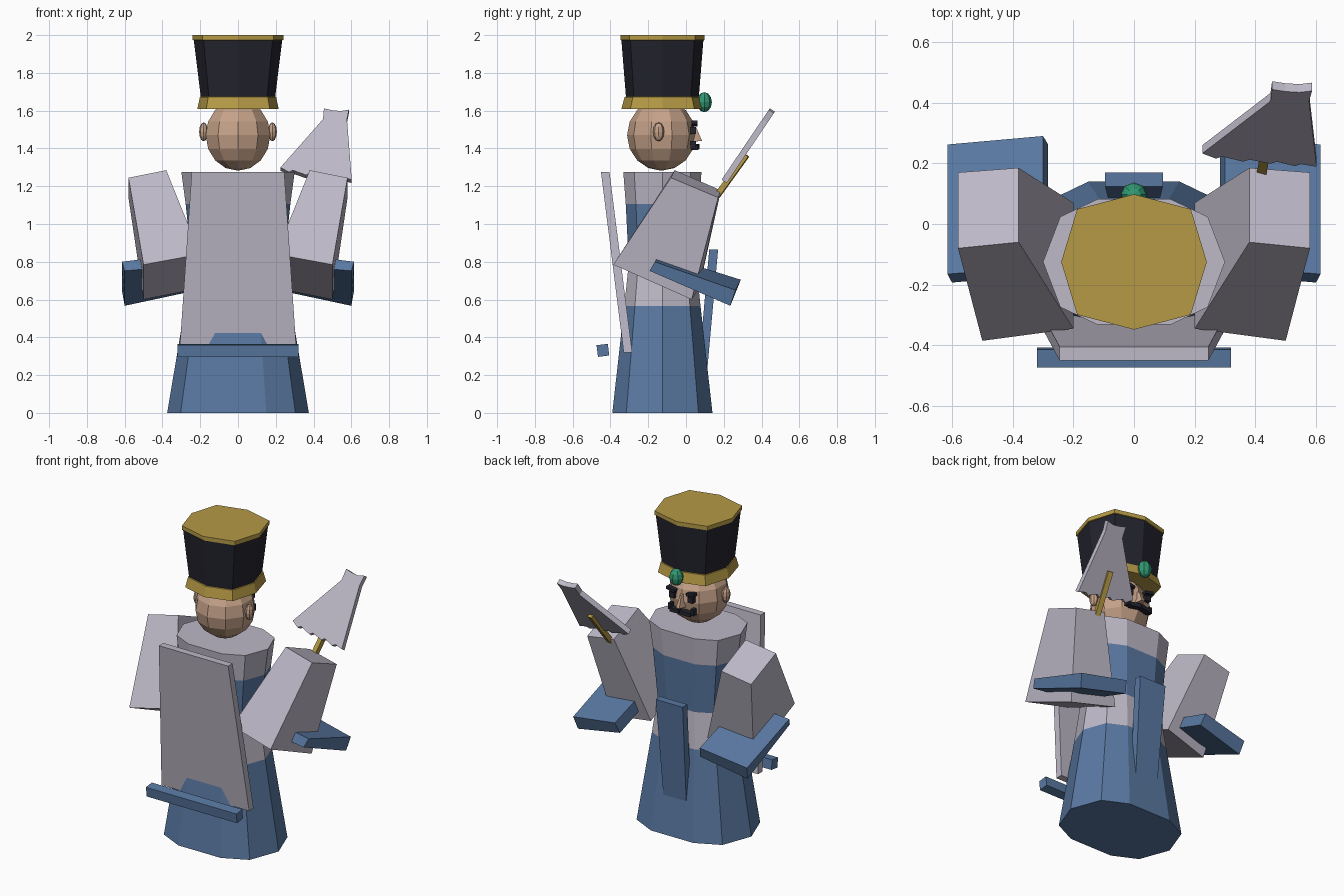
import bpy, bmesh, math
from mathutils import Vector, Matrix

if "Cube" in bpy.data.objects:
    bpy.data.objects.remove(bpy.data.objects["Cube"])

CY = -0.125  # y of the body axis


def mat(name, rgb):
    m = bpy.data.materials.new(name)
    m.diffuse_color = (*rgb, 1)
    m.use_nodes = True
    m.node_tree.nodes["Principled BSDF"].inputs["Base Color"].default_value = m.diffuse_color
    return m


GREY = mat("pale_grey", (0.51, 0.48, 0.57))
BLUE = mat("slate_blue", (0.10, 0.19, 0.36))
GOLD = mat("gold", (0.46, 0.32, 0.06))
BLACK = mat("near_black", (0.017, 0.017, 0.028))
SKIN = mat("skin", (0.56, 0.36, 0.25))
GREEN = mat("green", (0.03, 0.32, 0.17))


def finish(name, bm, *mats):
    bmesh.ops.recalc_face_normals(bm, faces=bm.faces)
    me = bpy.data.meshes.new(name)
    bm.to_mesh(me)
    bm.free()
    for m in mats:
        me.materials.append(m)
    ob = bpy.data.objects.new(name, me)
    bpy.context.collection.objects.link(ob)
    return ob


def loft(name, rings, mats, bands=None):
    """Skin equal-length point rings, cap the ends, colour per band."""
    bm = bmesh.new()
    vr = [[bm.verts.new(p) for p in r] for r in rings]
    n = len(vr[0])
    bands = bands or [0] * (len(vr) - 1)
    for k, (a, b) in enumerate(zip(vr, vr[1:])):
        for i in range(n):
            j = (i + 1) % n
            bm.faces.new((a[i], a[j], b[j], b[i])).material_index = bands[k]
    bm.faces.new(vr[0]).material_index = bands[0]
    bm.faces.new(vr[-1]).material_index = bands[-1]
    return finish(name, bm, *mats)


def ring(unit, rx, ry, z):
    return [(x * rx, CY + y * ry, z) for x, y in unit]


def mirrored(pts, s):
    return [(x * s, y, z) for x, y, z in pts]


def block(name, size, loc, m, rot=(0, 0, 0)):
    x, y, z = (v / 2 for v in size)
    ob = loft(name, [[(-x, -y, h), (x, -y, h), (x, y, h), (-x, y, h)] for h in (-z, z)], [m])
    ob.location, ob.rotation_euler = loc, rot
    return ob


def ball(name, loc, scale, segs, rings, m):
    bm = bmesh.new()
    bmesh.ops.create_uvsphere(bm, u_segments=segs, v_segments=rings, radius=1)
    bmesh.ops.transform(bm, matrix=Matrix.Translation(loc) @ Matrix.Diagonal((*scale, 1)), verts=bm.verts)
    return finish(name, bm, m)


# Coat: ten-sided, flared skirt, banded by height
q = [(1, 0), (0.81, 0.72), (0.4, 1)]
ten = q + [(-x, y) for x, y in q[::-1]] + [(-x, -y) for x, y in q[1:]] + [(x, -y) for x, y in q[:0:-1]]
loft("coat", [ring(ten, *r) for r in (
    (0.375, 0.265, 0), (0.28, 0.202, 0.565), (0.245, 0.178, 0.79),
    (0.277, 0.194, 1.105), (0.30, 0.207, 1.275))], [BLUE, GREY], [0, 1, 0, 1])

# Hat: eight-sided shako with gold trims
d = 0.78
eight = [(1, 0), (d, d), (0, 1), (-d, d), (-1, 0), (-d, -d), (0, -1), (d, -d)]
loft("hat", [ring(eight, *r) for r in (
    (0.215, 0.217, 1.61), (0.202, 0.20, 1.672), (0.197, 0.193, 1.674),
    (0.234, 0.217, 1.972), (0.24, 0.223, 1.974), (0.24, 0.223, 2.0))],
    [GOLD, BLACK], [0, 0, 1, 0, 0])
ball("pompom", (0, 0.097, 1.645), (0.044, 0.04, 0.053), 8, 6, GREEN)

# Head and face
ball("head", (0, -0.13, 1.47), (0.18, 0.182, 0.188), 10, 8, SKIN)
loft("nose", [[(-0.028, 0.03, 1.435), (0.028, 0.03, 1.435), (0.012, 0.03, 1.52), (-0.012, 0.03, 1.52)],
              [(-0.012, 0.085, 1.44), (0.012, 0.085, 1.44), (0.005, 0.055, 1.51), (-0.005, 0.055, 1.51)]], [SKIN])
for s, side in ((-1, "left"), (1, "right")):
    ball(side + "_ear", (s * 0.182, -0.145, 1.488), (0.024, 0.03, 0.05), 8, 6, SKIN)
    block(side + "_eye", (0.035, 0.03, 0.035), (s * 0.065, 0.038, 1.495), BLACK)
    block(side + "_brow", (0.06, 0.03, 0.018), (s * 0.07, 0.045, 1.532), BLACK, (0, -s * 0.2, 0))
    block(side + "_moustache", (0.07, 0.035, 0.025), (s * 0.037, 0.05, 1.408), BLACK, (0, s * 0.1, -s * 0.15))
    block(side + "_moustache_tip", (0.022, 0.03, 0.04), (s * 0.08, 0.038, 1.42), BLACK)

    # Sleeve: shoulder end widening to the cuff end
    shoulder = [(0.38, -0.06, 1.285), (0.58, -0.08, 1.245), (0.58, 0.17, 1.14), (0.38, 0.185, 1.178)]
    cuff = [(0.20, -0.345, 0.84), (0.50, -0.385, 0.785), (0.50, 0.03, 0.60), (0.20, 0.07, 0.66)]
    loft(side + "_sleeve", [mirrored(shoulder, s), mirrored(cuff, s)], [GREY])

    # Slanted blue cuff plate
    top = [(0.30, -0.14, 0.84), (0.615, -0.165, 0.80), (0.615, 0.262, 0.65), (0.30, 0.29, 0.705)]
    low = [(0.285, -0.165, 0.78), (0.60, -0.193, 0.752), (0.60, 0.235, 0.567), (0.283, 0.262, 0.635)]
    loft(side + "_cuff_plate", [mirrored(top, s), mirrored(low, s)], [BLUE])

# Leaning board and crossbar
loft("board", [[(-w, y0, z), (w, y0, z), (w, y0 + 0.045, z), (-w, y0 + 0.045, z)]
               for w, y0, z in ((0.31, -0.33, 0.32), (0.245, -0.45, 1.275))], [GREY])
block("crossbar", (0.64, 0.06, 0.062), (0, -0.44, 0.331), BLUE, (0.12, 0, 0))

# Hanging front strip
loft("front_strip", [[(-w, y0, z), (w, y0, z), (w, y0 + 0.047, z), (-w, y0 + 0.047, z)]
                     for w, y0, z in ((0.08, 0.063, 0.2), (0.095, 0.123, 0.865))], [BLUE])

# Blade: notched outline on a sloping plane, with thickness
outline = [(0.225, 1.30), (0.27, 1.275), (0.29, 1.285), (0.36, 1.26), (0.38, 1.27), (0.45, 1.25),
           (0.47, 1.26), (0.53, 1.238), (0.55, 1.248), (0.602, 1.235), (0.577, 1.555), (0.587, 1.605),
           (0.545, 1.598), (0.50, 1.602), (0.455, 1.612), (0.45, 1.555)]
face = [Vector((x, 0.192 + 0.676 * (z - 1.24), z)) for x, z in outline]
loft("blade", [face, [p + Vector((0, 0.027, -0.018)) for p in face]], [GREY])

# Handle under the blade
a, b = Vector((0.42, 0.165, 1.15)), Vector((0.45, 0.32, 1.365))
block("handle", (0.032, 0.03, (b - a).length), (a + b) / 2, GOLD,
      (b - a).to_track_quat('Z', 'Y').to_euler())
